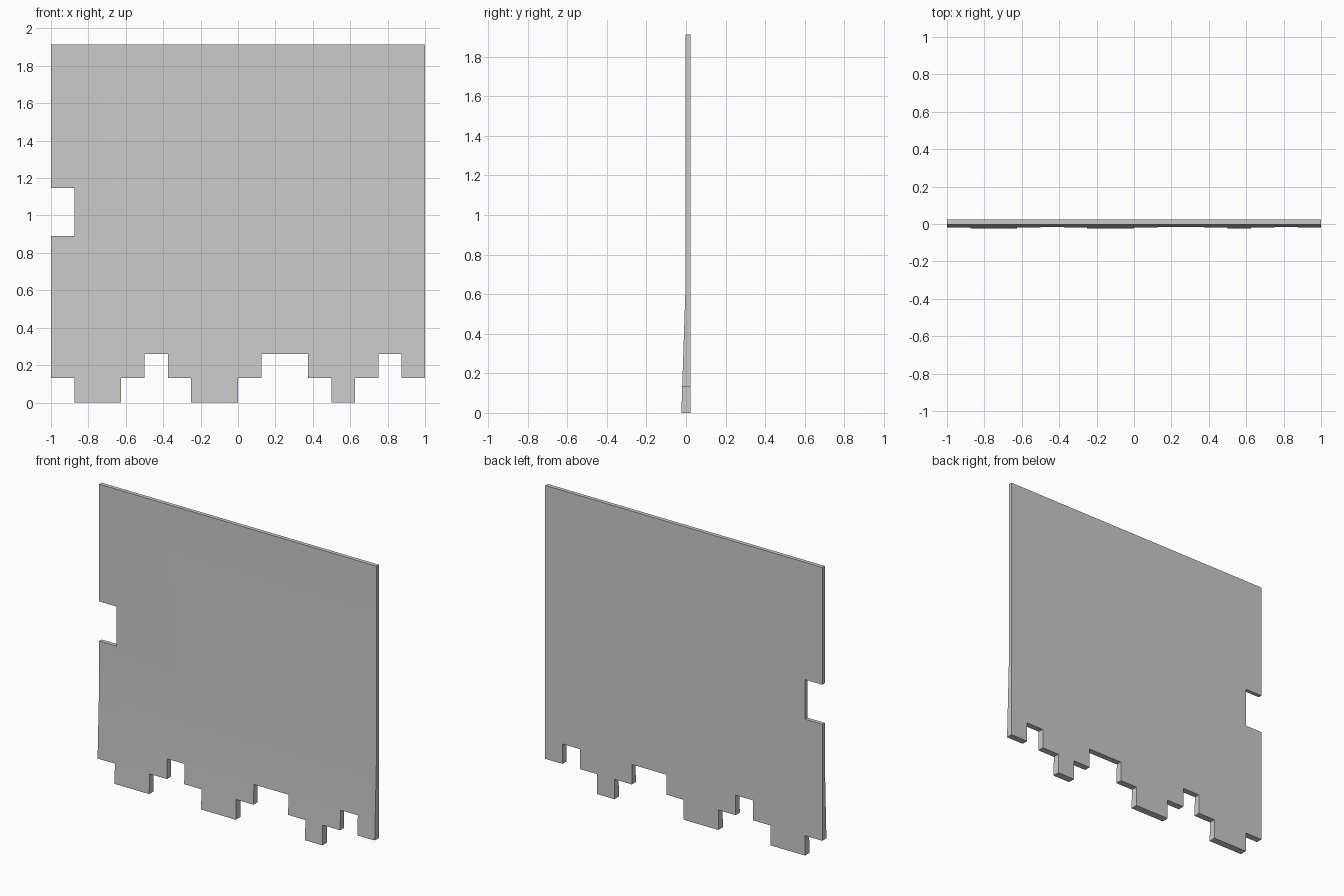
import bpy, bmesh

cube = bpy.data.objects.get("Cube")
if cube:
    bpy.data.objects.remove(cube)

FRONT, BACK, FOOT = -0.002, 0.0235, -0.0235   # y of front, back and flared foot
TOP, FLARE = 1.913, 0.65
STEP, RISE = 0.125, 0.13

# Stepped lower edge: height of each column, in rises, from right to left
columns = [int(c) for c in "1001210012210121"]
outline = []
for i, h in enumerate(columns):
    x = -1 + i * STEP
    if i == 0 or columns[i - 1] != h:
        outline.append((x, h * RISE))
    if i + 1 == len(columns) or columns[i + 1] != h:
        outline.append((x + STEP, h * RISE))

# Straight top and the square notch in the side
outline += [(1, TOP), (-1, TOP), (-1, 1.148), (-1 + STEP, 1.148),
            (-1 + STEP, 0.89), (-1, 0.89)]

# Extrude the outline into a slab
bm = bmesh.new()
face = bm.faces.new([bm.verts.new((x, FRONT, z)) for x, z in outline])
slab = bmesh.ops.extrude_face_region(bm, geom=[face], use_keep_orig=True)
for v in slab["geom"]:
    if isinstance(v, bmesh.types.BMVert):
        v.co.y = BACK
bmesh.ops.recalc_face_normals(bm, faces=bm.faces)

# Crease the front and lean its lower part outward
bmesh.ops.bisect_plane(bm, geom=bm.verts[:] + bm.edges[:] + bm.faces[:],
                       plane_co=(0, 0, FLARE), plane_no=(0, 0, 1))
for v in bm.verts:
    if v.co.y < 0 and v.co.z < FLARE:
        v.co.y += (FOOT - FRONT) * (1 - v.co.z / FLARE)

mesh = bpy.data.meshes.new("wall_panel")
bm.to_mesh(mesh)
bm.free()
panel = bpy.data.objects.new("wall_panel", mesh)
bpy.context.collection.objects.link(panel)

# Plain grey finish
grey = bpy.data.materials.new("plain_grey")
grey.use_nodes = True
colour = (0.6, 0.6, 0.6, 1)
grey.diffuse_color = colour
grey.node_tree.nodes["Principled BSDF"].inputs["Base Color"].default_value = colour
mesh.materials.append(grey)

bpy.context.view_layer.objects.active = panel
panel.select_set(True)
bpy.ops.object.shade_smooth_by_angle()
